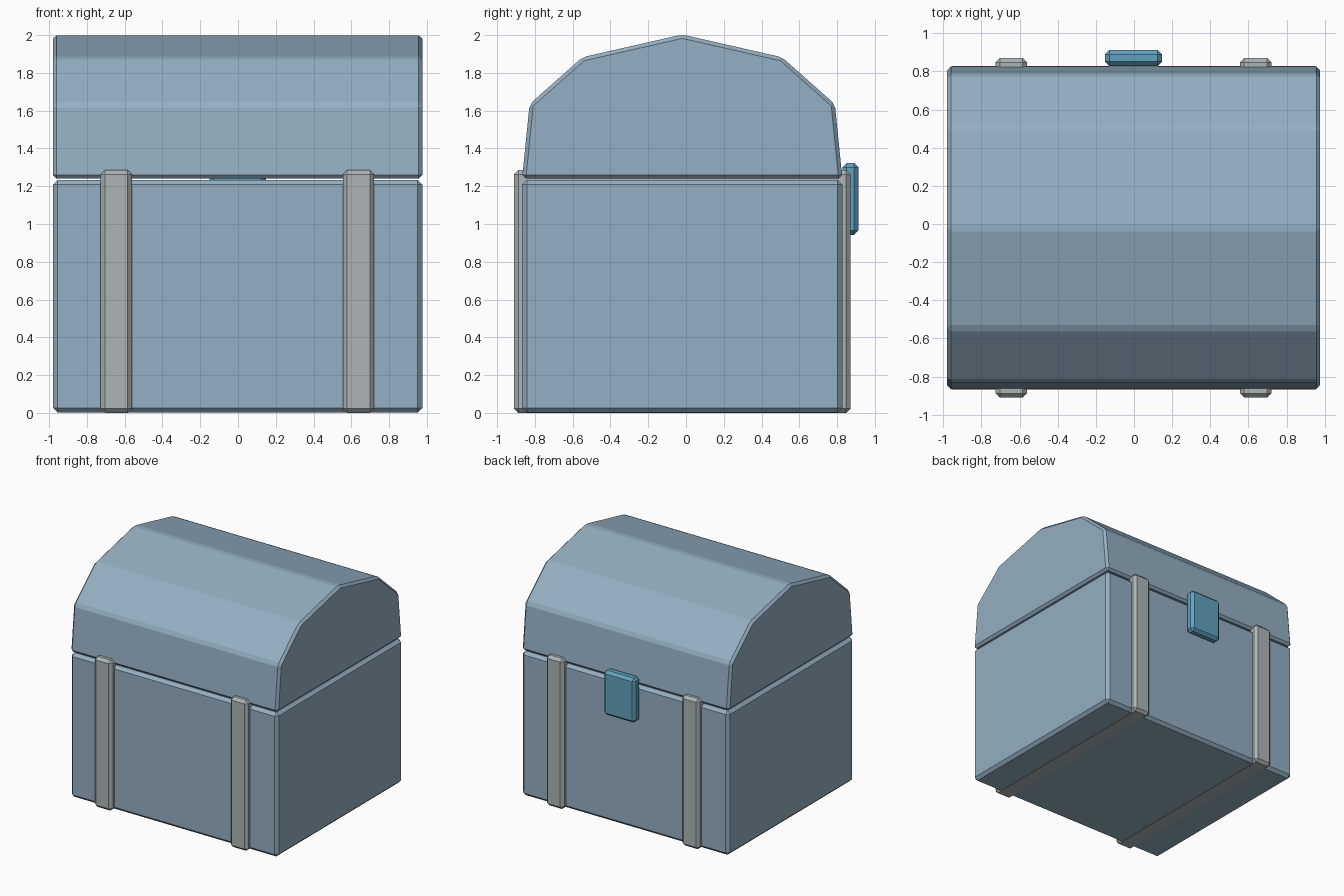
import bpy
import bmesh

if "Cube" in bpy.data.objects:
    bpy.data.objects.remove(bpy.data.objects["Cube"])


def material(name, rgb):
    m = bpy.data.materials.new(name)
    m.diffuse_color = (*rgb, 1)
    m.use_nodes = True
    m.node_tree.nodes["Principled BSDF"].inputs["Base Color"].default_value = m.diffuse_color
    return m


wood = material("wood_blue_grey", (0.30, 0.43, 0.54))
metal = material("strap_grey", (0.42, 0.46, 0.47))
clasp = material("latch_blue", (0.12, 0.36, 0.52))


def prism(name, profile, x0, x1, mat, bevel):
    """Extrude a (y, z) profile along x and chamfer every edge."""
    bm = bmesh.new()
    face = bm.faces.new([bm.verts.new((x0, y, z)) for y, z in profile])
    ext = bmesh.ops.extrude_face_region(bm, geom=[face], use_keep_orig=True)
    moved = [g for g in ext["geom"] if isinstance(g, bmesh.types.BMVert)]
    bmesh.ops.translate(bm, verts=moved, vec=(x1 - x0, 0, 0))
    bmesh.ops.recalc_face_normals(bm, faces=bm.faces)
    me = bpy.data.meshes.new(name)
    bm.to_mesh(me)
    bm.free()
    me.materials.append(mat)
    ob = bpy.data.objects.new(name, me)
    bpy.context.collection.objects.link(ob)
    mod = ob.modifiers.new("chamfer", "BEVEL")
    mod.width = bevel
    mod.segments = 1
    mod.limit_method = "NONE"
    return ob


def box(name, x0, x1, y0, y1, z0, z1, mat, bevel):
    return prism(name, [(y0, z0), (y1, z0), (y1, z1), (y0, z1)], x0, x1, mat, bevel)


# Chest body
box("chest_body", -0.98, 0.976, -0.868, 0.828, 0.002, 1.233, wood, 0.025)

# Faceted barrel lid, symmetric about y = -0.02
half = [(0.848, 1.24), (0.808, 1.635), (0.528, 1.883)]
cy = -0.02
lid = ([(cy + y, z) for y, z in half] + [(cy, 2.003)]
       + [(cy - y, z) for y, z in reversed(half)])
prism("chest_lid", lid, -0.98, 0.976, wood, 0.02)

# Straps running through under the body, showing front and back
for side, cx in (("left", -0.644), ("right", 0.638)):
    box("strap_" + side, cx - 0.083, cx + 0.083, -0.911, 0.871, 0, 1.285, metal, 0.023)

# Latch on the back
box("latch", -0.152, 0.147, 0.828, 0.913, 0.943, 1.323, clasp, 0.023)
